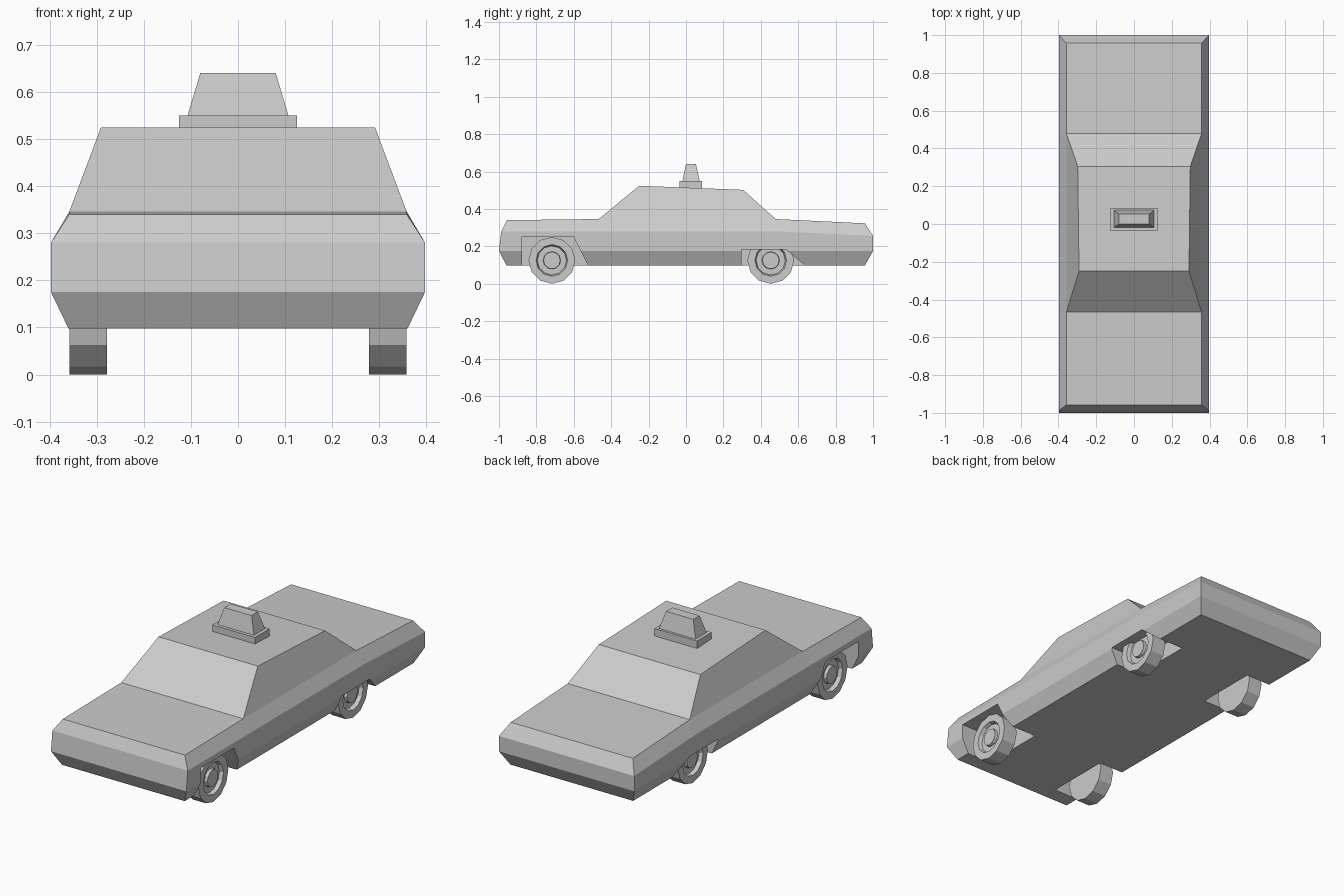
import bpy, bmesh
from math import sin, cos, pi

if "Cube" in bpy.data.objects:
    bpy.data.objects.remove(bpy.data.objects["Cube"])


def make_object(name, verts, faces):
    mesh = bpy.data.meshes.new(name)
    mesh.from_pydata(verts, [], faces)
    bm = bmesh.new()
    bm.from_mesh(mesh)
    bmesh.ops.recalc_face_normals(bm, faces=bm.faces)
    bm.to_mesh(mesh)
    bm.free()
    obj = bpy.data.objects.new(name, mesh)
    bpy.context.collection.objects.link(obj)
    return obj


def frustum(name, z0, z1, bottom, top):
    """Tapered box; bottom and top are (half width, y min, y max)."""
    verts = []
    for z, (w, a, b) in ((z0, bottom), (z1, top)):
        verts += [(-w, a, z), (w, a, z), (w, b, z), (-w, b, z)]
    sides = [(i, (i + 1) % 4, (i + 1) % 4 + 4, i + 4) for i in range(4)]
    return make_object(name, verts, sides + [(3, 2, 1, 0), (4, 5, 6, 7)])


# Body: stations from nose to tail, each with (y, z) of sill, side, belt, shoulder
WIDTHS = (0.36, 0.397, 0.397, 0.358)
stations = [
    ((-0.96, 0.098), (-1.0, 0.175), (-0.988, 0.28), (-0.957, 0.34)),
    ((-0.467, 0.098), (-0.467, 0.175), (-0.467, 0.28), (-0.467, 0.346)),
    ((0.48, 0.098), (0.48, 0.175), (0.48, 0.28), (0.48, 0.346)),
    ((0.957, 0.098), (1.0, 0.175), (1.0, 0.256), (0.957, 0.323)),
]
verts, faces = [], []
for st in stations:
    half = [(w, y, z) for w, (y, z) in zip(WIDTHS, st)]
    verts += half + [(-x, y, z) for x, y, z in reversed(half)]
for s in range(3):
    for i in range(8):
        if (s, i) == (1, 3):      # left open for the cabin
            continue
        j = (i + 1) % 8
        faces.append((s * 8 + i, s * 8 + j, s * 8 + 8 + j, s * 8 + 8 + i))
for s in (0, 24):                 # nose and tail strips
    faces += [(s + i, s + i + 1, s + 6 - i, s + 7 - i) for i in range(3)]

# Cabin: roof corners joined to the shoulder line
roof = [(0.291, -0.25, 0.524), (-0.291, -0.25, 0.524),
        (-0.298, 0.305, 0.502), (0.298, 0.305, 0.502)]
base = [11, 12, 20, 19]
verts += roof
faces.append((32, 33, 34, 35))
for i in range(4):
    j = (i + 1) % 4
    faces.append((base[i], base[j], 32 + j, 32 + i))
body = make_object("body", verts, faces)

# Wheel arches, cut into both sides
front_arch = [(-0.877, 0.05), (-0.877, 0.252), (-0.602, 0.252), (-0.5, 0.05)]
rear_arch = [(0.298, 0.05), (0.298, 0.183), (0.535, 0.183), (0.692, 0.05)]
for arch in (front_arch, rear_arch):
    for side in (-1, 1):
        pts = [(side * x, y, z) for x in (0.215, 0.5) for y, z in arch]
        quads = [(i, (i + 1) % 4, (i + 1) % 4 + 4, i + 4) for i in range(4)]
        cutter = make_object("arch_cutter", pts, quads + [(3, 2, 1, 0), (4, 5, 6, 7)])
        cutter.hide_render = True
        mod = body.modifiers.new("arch", 'BOOLEAN')
        mod.operation = 'DIFFERENCE'
        mod.solver = 'EXACT'
        mod.object = cutter
        bpy.context.view_layer.objects.active = body
        bpy.ops.object.modifier_apply(modifier=mod.name)
        bpy.data.objects.remove(cutter)


# Wheels: a turned profile of (x, radius) with recessed rim and raised hub
def wheel(name, side, y):
    n, r = 12, 0.125
    profile = [(0.278, 0.08), (0.278, r), (0.358, r), (0.358, 0.085),
               (0.338, 0.078), (0.338, 0.047), (0.354, 0.045)]
    verts = [(side * x, y + rad * sin(2 * pi * k / n), r - rad * cos(2 * pi * k / n))
             for x, rad in profile for k in range(n)]
    faces = [(p * n + k, p * n + (k + 1) % n, (p + 1) * n + (k + 1) % n, (p + 1) * n + k)
             for p in range(len(profile) - 1) for k in range(n)]
    last = (len(profile) - 1) * n
    faces += [tuple(range(n)), tuple(range(last, last + n))]
    return make_object(name, verts, faces)


for end, y in (("front", -0.717), ("rear", 0.453)):
    for label, side in (("left", -1), ("right", 1)):
        wheel(f"{end}_{label}_wheel", side, y)

# Roof sign on its plinth
frustum("sign_base", 0.51, 0.55, (0.125, -0.036, 0.086), (0.125, -0.036, 0.086))
frustum("roof_sign", 0.55, 0.64, (0.107, -0.019, 0.073), (0.08, 0.0, 0.053))
